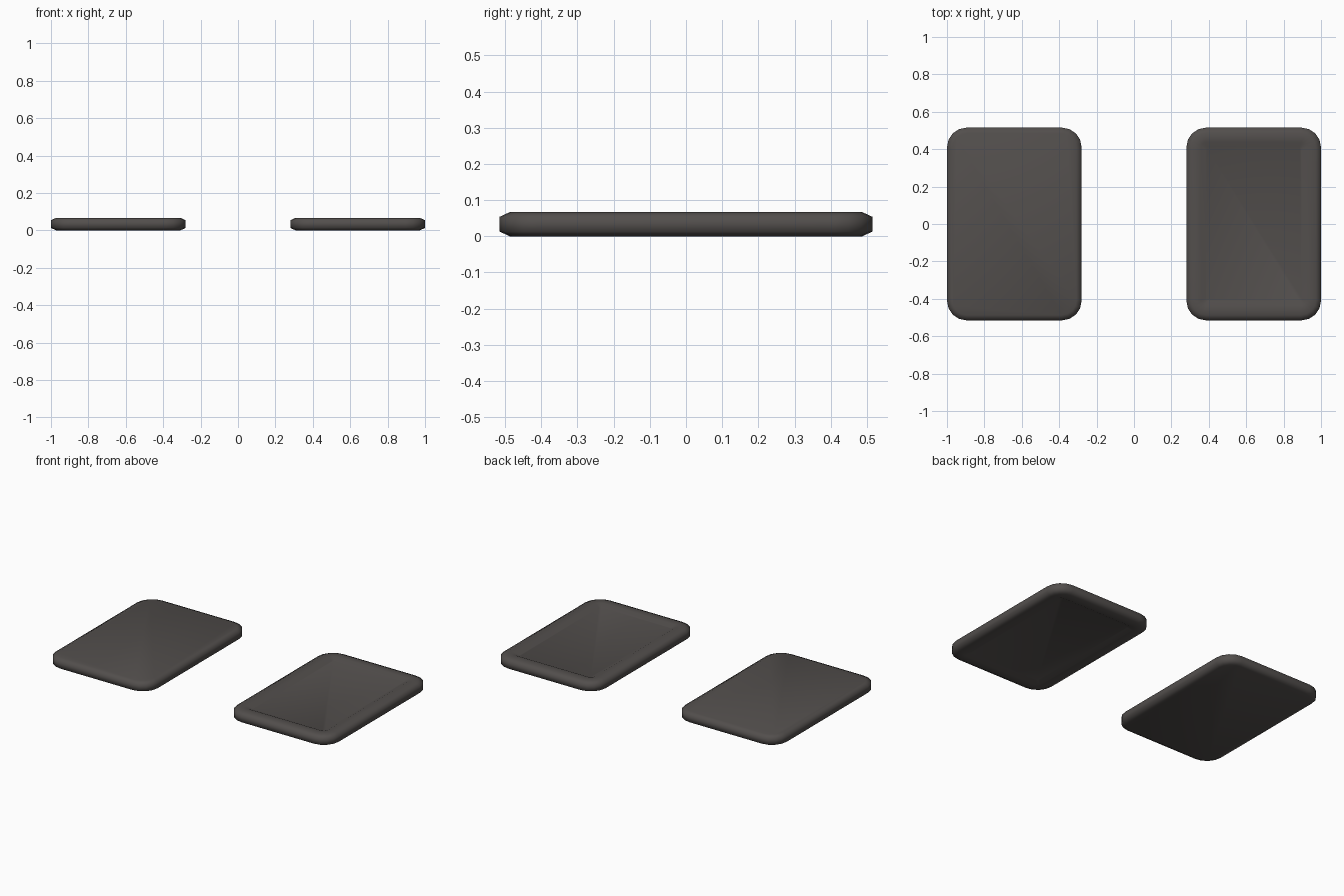
import bpy, bmesh, math

if "Cube" in bpy.data.objects:
    bpy.data.objects.remove(bpy.data.objects["Cube"])

HX, HY, H = 0.36, 0.515, 0.067   # plate half width, half depth, height

mat = bpy.data.materials.new("dark warm grey")
mat.diffuse_color = (0.085, 0.077, 0.073, 1)
mat.use_nodes = True
mat.node_tree.nodes["Principled BSDF"].inputs["Base Color"].default_value = mat.diffuse_color


def ring(bm, inset, z, r, seg=4):
    """Rounded rectangle loop of vertices."""
    hx, hy = HX - inset, HY - inset
    verts = []
    for k, (sx, sy) in enumerate([(1, 1), (-1, 1), (-1, -1), (1, -1)]):
        for i in range(seg + 1):
            a = math.pi / 2 * (k + i / seg)
            verts.append(bm.verts.new((sx * (hx - r) + r * math.cos(a),
                                       sy * (hy - r) + r * math.sin(a), z)))
    return verts


def plate(name, x, half):
    """Build a plate from the lower half of its ring profile, mirrored in z."""
    profile = half + [(i, H - z, r) for i, z, r in reversed(half)]
    bm = bmesh.new()
    rings = [ring(bm, *p) for p in profile]
    for a, b in zip(rings, rings[1:]):
        for i in range(len(a)):
            j = (i + 1) % len(a)
            bm.faces.new((a[i], a[j], b[j], b[i]))
    bm.faces.new(rings[0][::-1])
    bm.faces.new(rings[-1])
    bmesh.ops.recalc_face_normals(bm, faces=bm.faces)
    me = bpy.data.meshes.new(name)
    bm.to_mesh(me)
    bm.free()
    me.materials.append(mat)
    ob = bpy.data.objects.new(name, me)
    bpy.context.collection.objects.link(ob)
    ob.location.x = x
    bpy.ops.object.select_all(action='DESELECT')
    ob.select_set(True)
    bpy.context.view_layer.objects.active = ob
    bpy.ops.object.shade_smooth_by_angle(angle=math.radians(70))


rim = [(0.028, 0, 0.08), (0, 0.013, 0.105)]              # chamfered outer edge
recess = [(0.105, 0.013, 0.012), (0.077, 0, 0.03)]       # sunken panel on both sides

plate("plain_plate", -0.64, rim)
plate("recessed_plate", 0.64, recess + rim)
